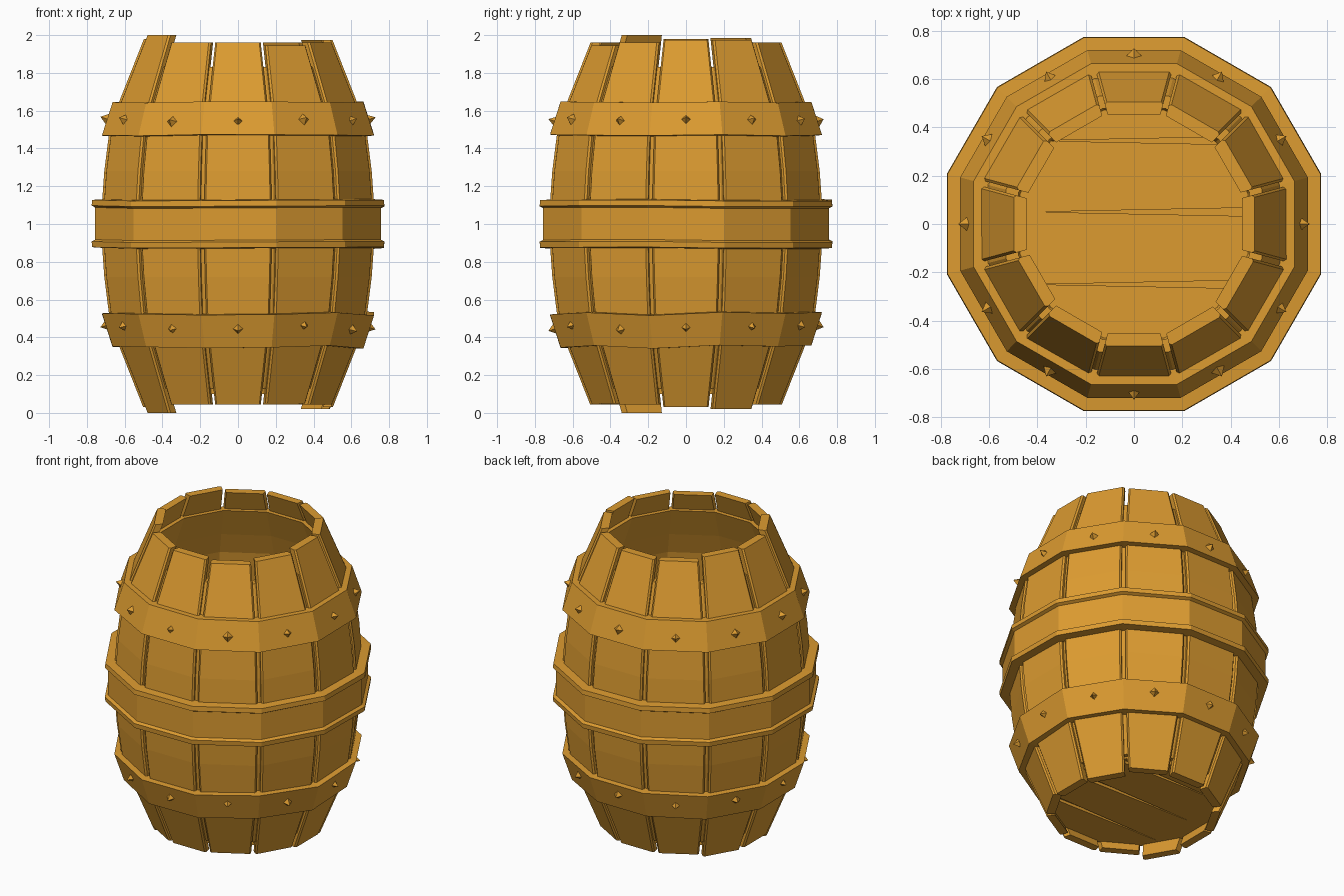
import bpy, bmesh, math, random
from mathutils import Matrix, Vector

random.seed(4)
cube = bpy.data.objects.get("Cube")
if cube:
    bpy.data.objects.remove(cube, do_unlink=True)

SIDES = 12
STEP = math.tau / SIDES
TAN = math.tan(STEP / 2)

wood = bpy.data.materials.new("golden wood")
wood.use_nodes = True
colour = (0.72, 0.33, 0.03, 1)
wood.diffuse_color = colour
wood.node_tree.nodes["Principled BSDF"].inputs["Base Color"].default_value = colour


def finish(name, bm):
    bmesh.ops.recalc_face_normals(bm, faces=bm.faces)
    mesh = bpy.data.meshes.new(name)
    bm.to_mesh(mesh)
    bm.free()
    mesh.materials.append(wood)
    obj = bpy.data.objects.new(name, mesh)
    bpy.context.collection.objects.link(obj)
    return obj


# Barrel bulge: distance of the flat side from the axis, by distance from mid height
BULGE = [(0, 0.728), (0.28, 0.708), (0.5, 0.68), (0.64, 0.632), (1.0, 0.49)]


def bulge(z):
    d = abs(z - 1)
    for (d0, a0), (d1, a1) in zip(BULGE, BULGE[1:]):
        if d <= d1:
            return a0 + (a1 - a0) * (d - d0) / (d1 - d0)
    return BULGE[-1][1]


def loft(bm, rings, closed=False):
    """Skin a list of point loops; cap the ends unless the loft closes on itself."""
    rows = [[bm.verts.new(p) for p in ring] for ring in rings]
    pairs = list(zip(rows, rows[1:]))
    if closed:
        pairs.append((rows[-1], rows[0]))
    for a, b in pairs:
        for i in range(len(a)):
            j = (i + 1) % len(a)
            bm.faces.new((a[i], a[j], b[j], b[i]))
    if not closed:
        bm.faces.new(rows[0])
        bm.faces.new(rows[-1])


def hoop(name, profile, wobble=0.0):
    """Twelve-sided ring from a closed (distance, height) profile."""
    bm = bmesh.new()
    rings = []
    for k in range(SIDES):
        t = (k + 0.5) * STEP
        dz = random.uniform(-wobble, wobble)
        r = 1 / math.cos(STEP / 2)
        rings.append([(a * r * math.cos(t), a * r * math.sin(t), z + dz) for a, z in profile])
    loft(bm, rings, closed=True)
    return finish(name, bm)


# Staves, with chamfered long edges and uneven ends
GAP, CHAMFER, THICK = 0.012, 0.011, 0.052
ENDS = {0: (0.03, 1.975), 1: (0.02, 1.975), 5: (0.025, 1.985),
        6: (0.03, 1.98), 7: (0.0, 2.0), 10: (0.05, 1.945)}


def stave(k):
    low, high = ENDS.get(k, (0.045, 1.96))
    rings = []
    for z in (low, 0.36, 0.5, 0.72, 1.0, 1.28, 1.5, 1.64, high):
        a = bulge(z)
        w = a * TAN - GAP
        wi = (a - THICK) * TAN - GAP
        half = [(a, w - CHAMFER), (a - CHAMFER, w - 0.003), (a - THICK, wi)]
        section = half + [(x, -y) for x, y in reversed(half)]
        rings.append([Matrix.Rotation(k * STEP, 3, 'Z') @ Vector((x, y, z)) for x, y in section])
    bm = bmesh.new()
    loft(bm, rings)
    finish(f"stave_{k + 1}", bm)


for k in range(SIDES):
    stave(k)

# Inner lining behind the gaps, ending in a ledge below the rim
levels = (0.13, 0.36, 0.5, 0.72, 1.0, 1.28, 1.5, 1.64, 1.83)
hoop("inner_lining", [(bulge(z) - 0.026, z) for z in levels]
     + [(bulge(z) - 0.078, z) for z in reversed(levels)])

# Middle hoop: flat band between two raised ridges
hoop("middle_hoop", [(0.7, 0.87), (0.772, 0.875), (0.775, 0.905), (0.756, 0.915),
                     (0.756, 1.085), (0.775, 1.095), (0.772, 1.125), (0.7, 1.13)], 0.004)

# Outer hoops, sloped with the bulge
band = [(0.6, 1.645), (0.664, 1.645), (0.72, 1.47), (0.66, 1.465)]
hoop("upper_hoop", band, 0.004)
hoop("lower_hoop", [(a, 2 - z - 0.005) for a, z in band], 0.01)


# Pyramid studs, one on each face of the outer hoops
def studs(name, z, tilt):
    bm = bmesh.new()
    for k in range(SIDES):
        size = random.uniform(0.029, 0.041)
        place = (Matrix.Rotation(k * STEP, 4, 'Z')
                 @ Matrix.Translation((0.707, 0, z + random.uniform(-0.012, 0.012)))
                 @ Matrix.Rotation(math.radians(90 + tilt), 4, 'Y'))
        bmesh.ops.create_cone(bm, cap_ends=True, segments=4, radius1=size, radius2=0,
                              depth=0.045, matrix=place)
    finish(name, bm)


studs("upper_studs", 1.555, -18)
studs("lower_studs", 0.45, 18)


# Floor: four planks cut from a twelve-sided disc, over a thin backing
def disc(name, a, z0, z1, y0=-1, y1=1):
    bm = bmesh.new()
    r = a / math.cos(STEP / 2)
    points = [(r * math.cos((k + 0.5) * STEP), r * math.sin((k + 0.5) * STEP)) for k in range(SIDES)]
    loft(bm, [[(x, y, z) for x, y in points] for z in (z0, z1)])
    for y, side in ((y0, -1), (y1, 1)):
        geom = bm.verts[:] + bm.edges[:] + bm.faces[:]
        cut = bmesh.ops.bisect_plane(bm, geom=geom, plane_co=(0, y, 0),
                                     plane_no=(0.02, side, 0), clear_outer=True)
        edges = [e for e in cut["geom_cut"] if isinstance(e, bmesh.types.BMEdge)]
        if edges:
            bmesh.ops.holes_fill(bm, edges=edges)
    finish(name, bm)


seams = [-1, -0.25, 0.05, 0.345, 1]
for i, (y0, y1) in enumerate(zip(seams, seams[1:])):
    disc(f"floor_plank_{i + 1}", 0.49, 0.1, 0.15, y0 + 0.008, y1 - 0.008)
disc("floor_backing", 0.485, 0.118, 0.132)
